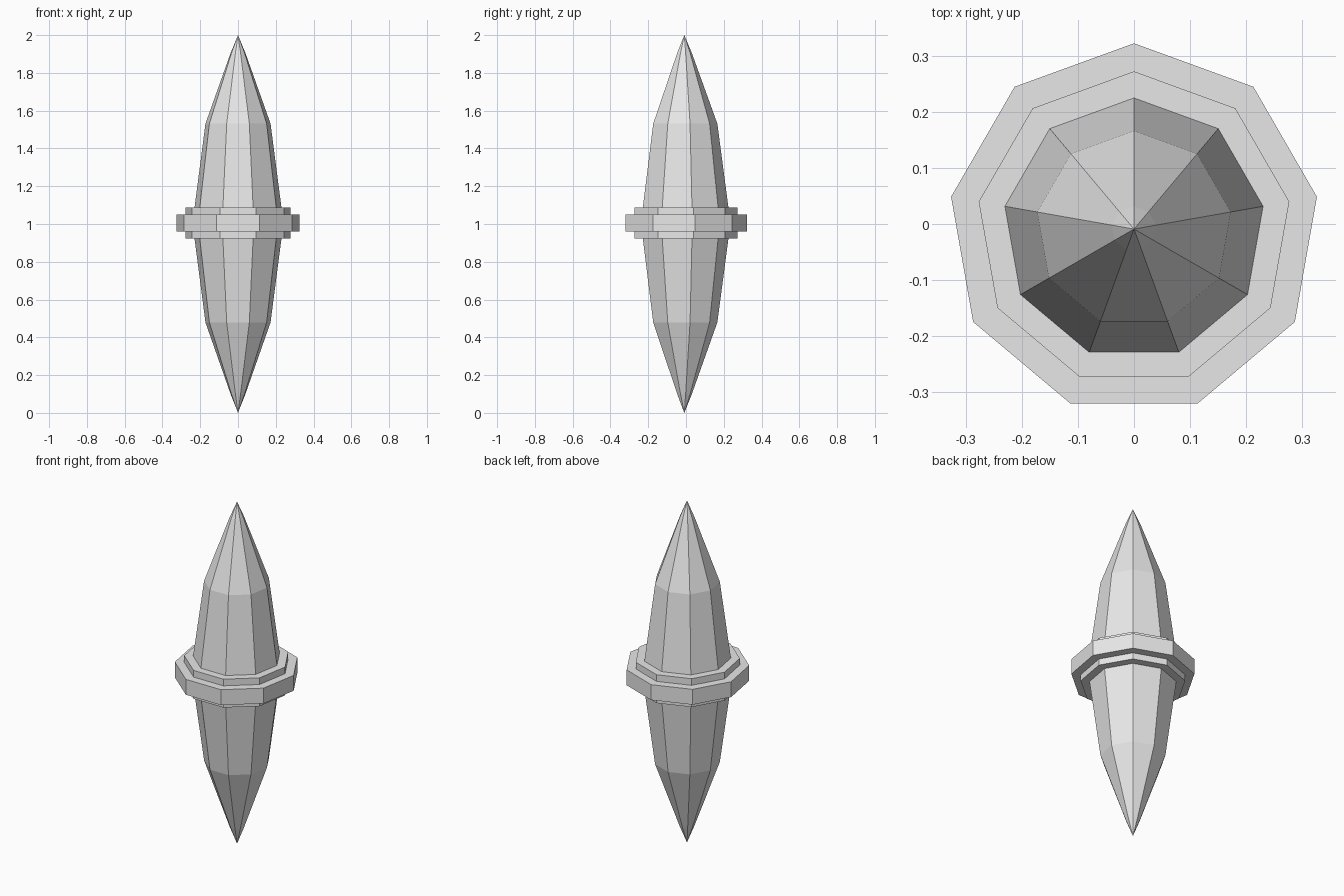
import bpy
import math

cube = bpy.data.objects.get("Cube")
if cube:
    bpy.data.objects.remove(cube, do_unlink=True)

SIDES = 9
CENTRE_Y = -0.009  # centres the nine-sided outline on its bounds

grey = bpy.data.materials.new("light_grey")
grey.use_nodes = True
colour = (0.8, 0.8, 0.8, 1)
grey.diffuse_color = colour
grey.node_tree.nodes["Principled BSDF"].inputs["Base Color"].default_value = colour


def lathe(name, profile):
    """Turn (radius, height) points into a flat-sided solid; radius 0 is a tip."""
    verts, rings, faces = [], [], []
    for radius, z in profile:
        start = len(verts)
        count = SIDES if radius else 1
        for i in range(count):
            a = math.pi / 2 + math.tau * i / SIDES
            verts.append((radius * math.cos(a), CENTRE_Y + radius * math.sin(a), z))
        rings.append([start + i % count for i in range(SIDES)])
    for low, high in zip(rings, rings[1:]):
        for i in range(SIDES):
            j = (i + 1) % SIDES
            corners = [low[i], low[j], high[j], high[i]]
            faces.append(list(dict.fromkeys(corners)))
    # Close open ends
    if profile[0][0]:
        faces.append(rings[0][::-1])
    if profile[-1][0]:
        faces.append(rings[-1])
    mesh = bpy.data.meshes.new(name)
    mesh.from_pydata(verts, [], faces)
    mesh.materials.append(grey)
    obj = bpy.data.objects.new(name, mesh)
    bpy.context.collection.objects.link(obj)
    return obj


# Pointed spindle body
lathe("spindle_body", [(0, 0), (0.04, 0.1), (0.175, 0.479), (0.234, 0.925),
                       (0.234, 1.085), (0.175, 1.531), (0.04, 1.905), (0, 2)])

# Stepped collar: thin inner band and wide outer band
lathe("inner_collar", [(0.281, 0.922), (0.281, 1.088)])
lathe("outer_collar", [(0.331, 0.959), (0.331, 1.049)])
